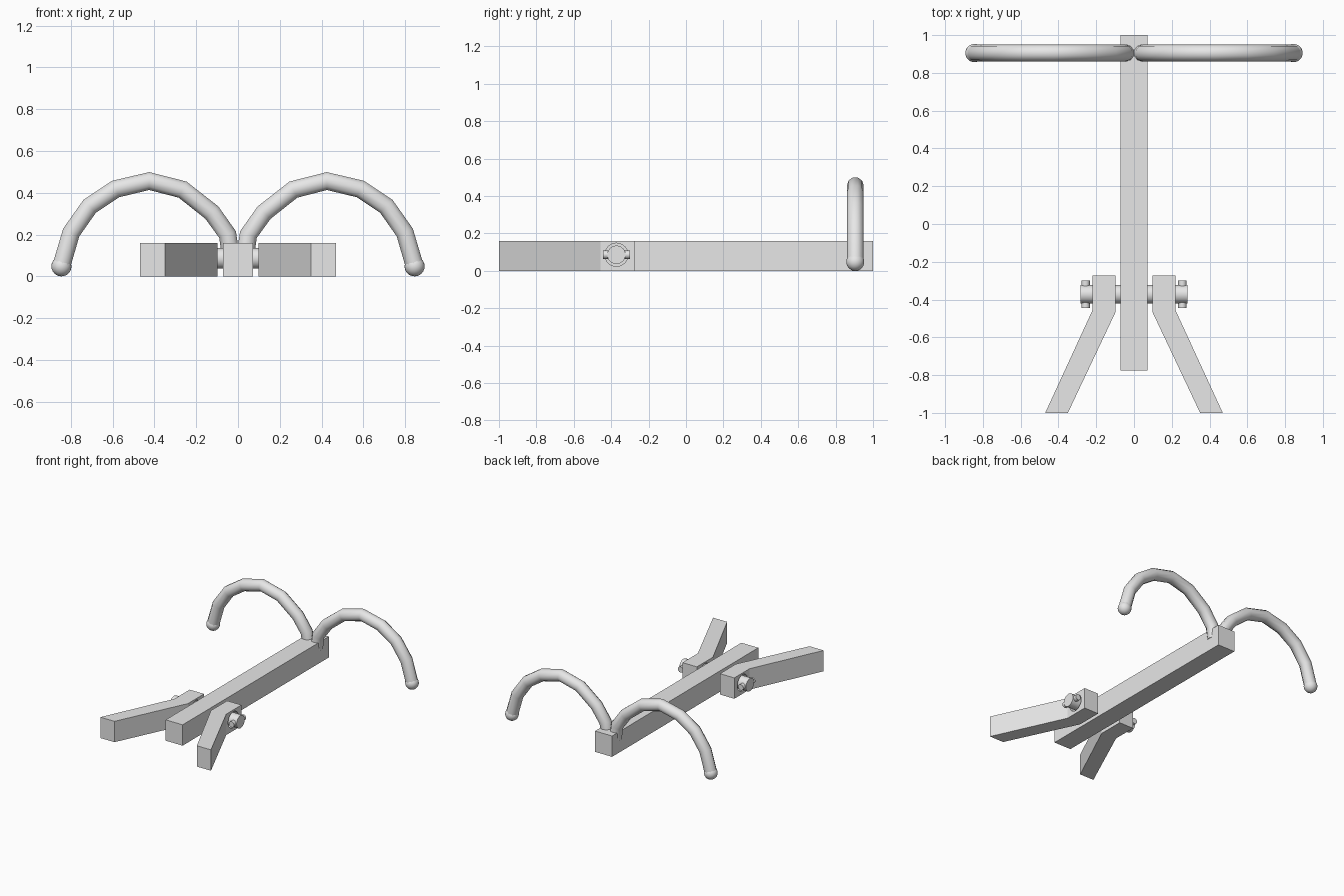
import bpy, bmesh, math
from mathutils import Matrix, Vector

old = bpy.data.objects.get("Cube")
if old:
    bpy.data.objects.remove(old, do_unlink=True)

grey = bpy.data.materials.new("light grey")
grey.use_nodes = True
grey.diffuse_color = (0.8, 0.8, 0.8, 1)
grey.node_tree.nodes["Principled BSDF"].inputs["Base Color"].default_value = (0.8, 0.8, 0.8, 1)

HEIGHT = 0.16
AXLE = Vector((0, -0.372, 0.086))


def add_mesh(name, bm, smooth=False):
    bmesh.ops.recalc_face_normals(bm, faces=bm.faces)
    mesh = bpy.data.meshes.new(name)
    bm.to_mesh(mesh)
    bm.free()
    mesh.materials.append(grey)
    obj = bpy.data.objects.new(name, mesh)
    bpy.context.collection.objects.link(obj)
    if smooth:
        bpy.ops.object.select_all(action="DESELECT")
        obj.select_set(True)
        bpy.context.view_layer.objects.active = obj
        bpy.ops.object.shade_smooth_by_angle(angle=math.radians(40))
    return obj


def prism(name, outline):
    """Extrude a plan outline upward from the ground."""
    bm = bmesh.new()
    face = bm.faces.new([bm.verts.new((x, y, 0)) for x, y in outline])
    top = bmesh.ops.extrude_face_region(bm, geom=[face])["geom"]
    bmesh.ops.translate(bm, vec=(0, 0, HEIGHT),
                        verts=[v for v in top if isinstance(v, bmesh.types.BMVert)])
    return add_mesh(name, bm)


def rod(name, centre, radius, length, axis, sides=32):
    """Cylinder along the given axis."""
    bm = bmesh.new()
    turn = Vector((0, 0, 1)).rotation_difference(Vector(axis)).to_matrix().to_4x4()
    bmesh.ops.create_cone(bm, cap_ends=True, segments=sides, radius1=radius, radius2=radius,
                          depth=length, matrix=Matrix.Translation(centre) @ turn)
    return add_mesh(name, bm, smooth=True)


# Central beam and the axle through it
prism("beam", [(-0.072, -0.775), (0.072, -0.775), (0.072, 1), (-0.072, 1)])
rod("axle", AXLE, 0.049, 0.566, (1, 0, 0))

# Hole through both legs, a little wider than the axle
hole = rod("hole_cutter", AXLE, 0.062, 1, (1, 0, 0))
hole.hide_render = True
hole.hide_set(True)

leg_plan = [(0.098, -0.272), (0.098, -0.467), (0.35, -1), (0.47, -1),
            (0.22, -0.457), (0.22, -0.272)]
hook_path = [(0.035, 0.1), (0.05, 0.2), (0.125, 0.305), (0.265, 0.415), (0.425, 0.456),
             (0.585, 0.418), (0.71, 0.335), (0.798, 0.21), (0.845, 0.05)]

for side, s in (("left", 1), ("right", -1)):
    # Splayed leg with axle hole
    leg = prism(side + "_leg", [(s * x, y) for x, y in leg_plan])
    cut = leg.modifiers.new("axle hole", "BOOLEAN")
    cut.operation = "DIFFERENCE"
    cut.solver = "EXACT"
    cut.object = hole

    # Retaining pin across the axle end
    rod(side + "_pin", AXLE + Vector((s * 0.256, 0, 0)), 0.022, 0.146, (0, 1, 0), 24)

    # Curved hook tube
    curve = bpy.data.curves.new(side + "_hook", "CURVE")
    curve.dimensions = "3D"
    curve.bevel_depth = 0.045
    curve.bevel_resolution = 3
    curve.use_fill_caps = True
    spline = curve.splines.new("POLY")
    spline.points.add(len(hook_path) - 1)
    for point, (x, z) in zip(spline.points, hook_path):
        point.co = (s * x, 0.905, z, 1)
    curve.materials.append(grey)
    hook = bpy.data.objects.new(side + "_hook", curve)
    bpy.context.collection.objects.link(hook)

    # Ball tip
    bm = bmesh.new()
    bmesh.ops.create_uvsphere(bm, u_segments=24, v_segments=12, radius=0.048,
                              matrix=Matrix.Translation((s * 0.845, 0.905, 0.048)))
    add_mesh(side + "_hook_tip", bm, smooth=True)
